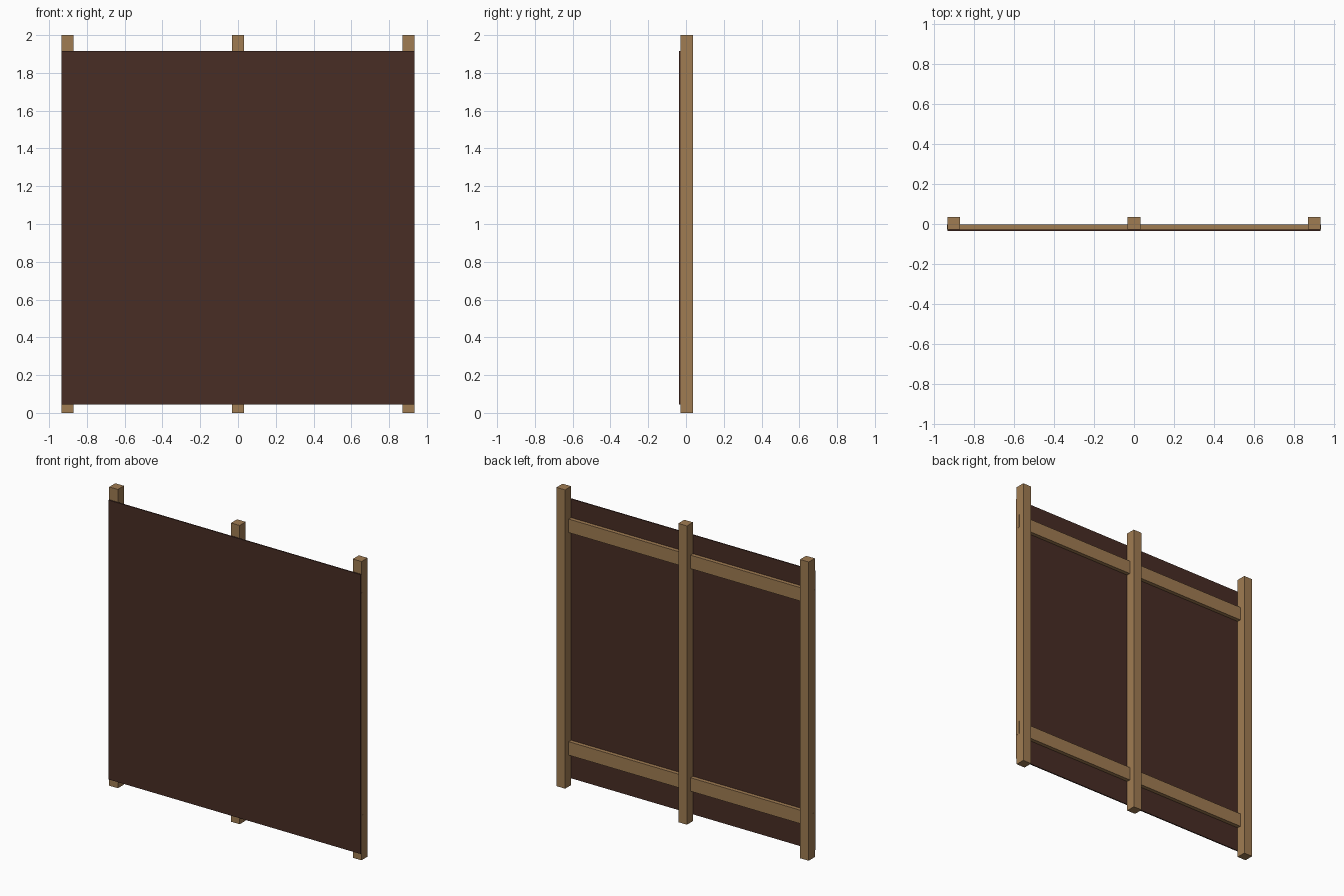
import bpy

cube = bpy.data.objects.get("Cube")
if cube:
    bpy.data.objects.remove(cube, do_unlink=True)


def make_material(name, rgb):
    mat = bpy.data.materials.new(name)
    mat.use_nodes = True
    color = (*rgb, 1.0)
    mat.diffuse_color = color
    mat.node_tree.nodes["Principled BSDF"].inputs["Base Color"].default_value = color
    return mat


def box(name, low, high, mat):
    """Box spanning two opposite corners."""
    bpy.ops.mesh.primitive_cube_add(
        size=1, location=[(a + b) / 2 for a, b in zip(low, high)])
    obj = bpy.context.object
    obj.name = name
    obj.scale = [b - a for a, b in zip(low, high)]
    bpy.ops.object.transform_apply(location=False, rotation=False, scale=True)
    obj.data.materials.append(mat)
    return obj


wood = make_material("light_wood", (0.35, 0.2, 0.085))
board = make_material("dark_brown_board", (0.065, 0.026, 0.018))

half_width = 0.934
post_half = 0.032
panel_front, panel_back = -0.036, -0.028

# Front panel
box("panel", (-half_width, panel_front, 0.045),
    (half_width, panel_back, 1.915), board)

# Three upright posts
for name, side in (("right_post", -1), ("middle_post", 0), ("left_post", 1)):
    x = side * (half_width - post_half)
    box(name, (x - post_half, panel_back, 0), (x + post_half, 0.036, 2), wood)

# Two cross rails, let into the posts behind the panel
for name, z in (("lower_rail", 0.255), ("upper_rail", 1.745)):
    box(name, (-half_width - 0.001, panel_back, z - 0.045),
        (half_width + 0.001, -0.002, z + 0.045), wood)
